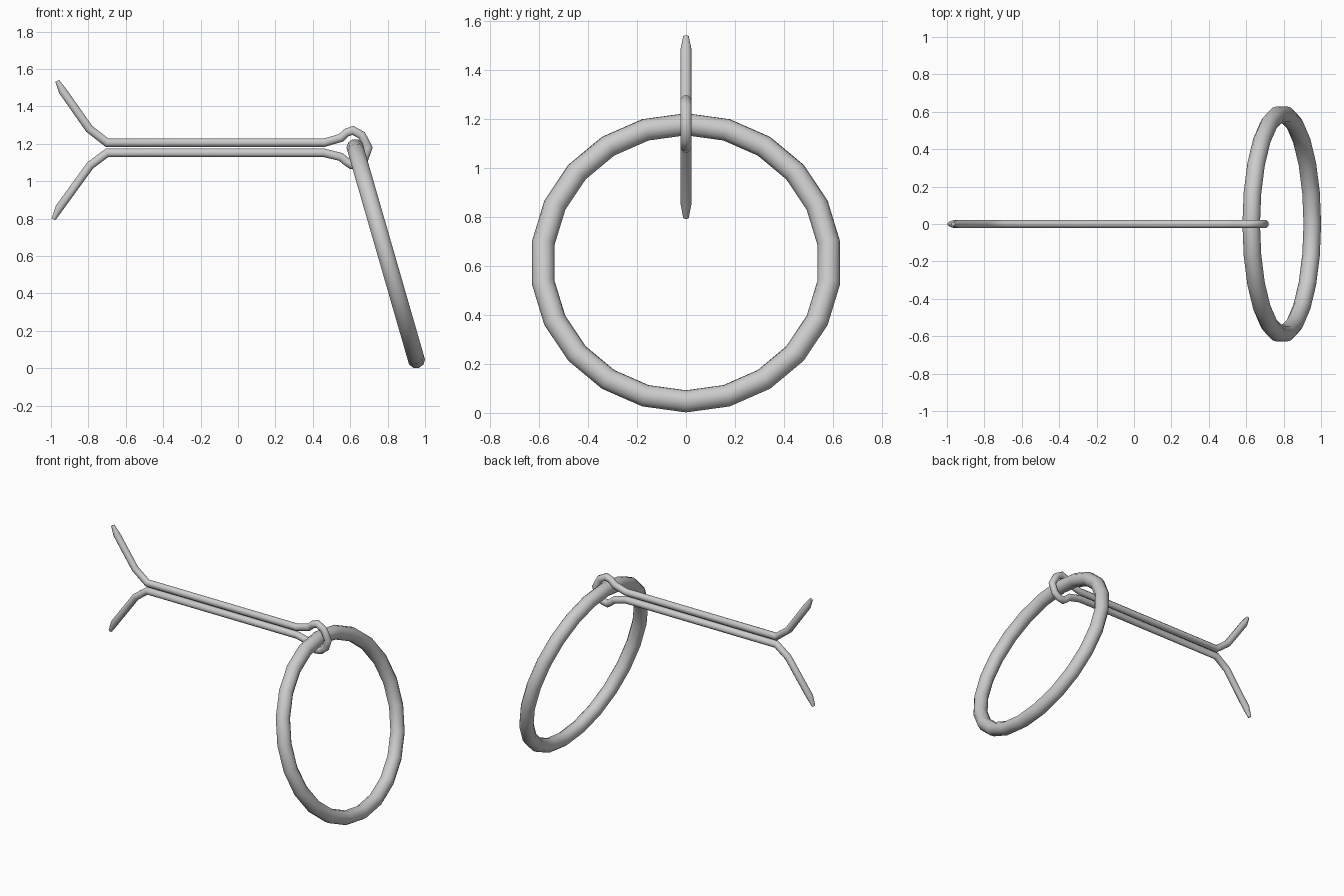
import bpy, bmesh, math
from mathutils import Vector

if "Cube" in bpy.data.objects:
    bpy.data.objects.remove(bpy.data.objects["Cube"])


def smooth(obj, angle):
    bpy.ops.object.select_all(action='DESELECT')
    obj.select_set(True)
    bpy.context.view_layer.objects.active = obj
    bpy.ops.object.shade_smooth_by_angle(angle=math.radians(angle))


def sweep(name, path, sides=8):
    """Mitred round wire along (x, z, radius) points lying in the y = 0 plane."""
    bm = bmesh.new()
    pts = [Vector((x, 0, z)) for x, z, r in path]
    side = Vector((0, 1, 0))
    rings = []
    for i, p in enumerate(pts):
        a = (p - pts[max(i - 1, 0)]).normalized()
        b = (pts[min(i + 1, len(pts) - 1)] - p).normalized()
        t = (a + b).normalized()
        mitre = 1 / max(t.dot(b if b.length else a), 0.7)
        n = t.cross(side) * mitre
        r = path[i][2]
        rings.append([bm.verts.new(p + r * (math.cos(k) * n + math.sin(k) * side))
                      for k in (math.tau * (j + 0.5) / sides for j in range(sides))])
    for r0, r1 in zip(rings, rings[1:]):
        for j in range(sides):
            k = (j + 1) % sides
            bm.faces.new((r0[j], r0[k], r1[k], r1[j]))
    bm.faces.new(rings[0])
    bm.faces.new(rings[-1])
    bmesh.ops.recalc_face_normals(bm, faces=bm.faces)
    mesh = bpy.data.meshes.new(name)
    bm.to_mesh(mesh)
    bm.free()
    obj = bpy.data.objects.new(name, mesh)
    bpy.context.collection.objects.link(obj)
    return obj


# Pull ring, hanging tilted from the pin eye
bpy.ops.mesh.primitive_torus_add(
    major_segments=22, minor_segments=10, major_radius=0.589, minor_radius=0.047,
    location=(0.79, 0, 0.613), rotation=(0, math.radians(73.9), 0))
ring = bpy.context.object
ring.name = "pull_ring"
smooth(ring, 50)

# Split pin: splayed legs, straight shank and round eye in one bent wire
W = 0.024
upper_leg = [(-0.967, 1.537, 0.012), (-0.937, 1.482, W), (-0.795, 1.28, W), (-0.70, 1.206, W)]
lower_leg = [(-0.70, 1.152, W), (-0.79, 1.085, W), (-0.955, 0.858, W), (-0.986, 0.797, 0.012)]
eye = [(0.46, 1.206, W), (0.55, 1.232, W), (0.58, 1.26, W), (0.614, 1.272, W),
       (0.662, 1.246, W), (0.696, 1.18, W), (0.676, 1.122, W), (0.645, 1.096, W),
       (0.605, 1.088, W), (0.58, 1.105, W), (0.55, 1.13, W), (0.46, 1.152, W)]
pin = sweep("split_pin", upper_leg + eye + lower_leg)
smooth(pin, 50)
